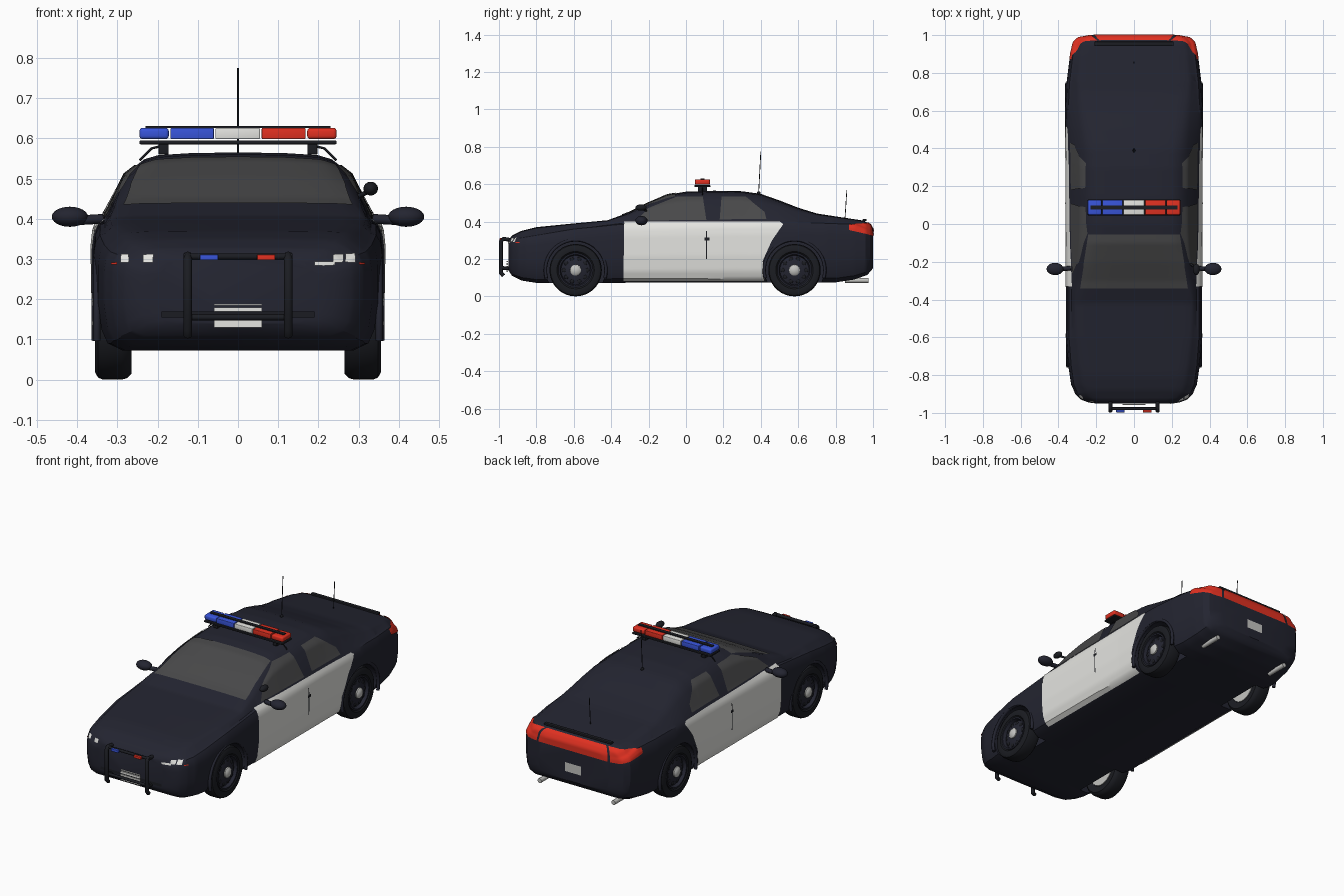
import bpy, bmesh
from math import sin, cos, pi, radians
from mathutils import Vector, Matrix
from mathutils.bvhtree import BVHTree

cube = bpy.data.objects.get("Cube")
if cube:
    bpy.data.objects.remove(cube, do_unlink=True)


def material(name, r, g, b):
    m = bpy.data.materials.new(name)
    m.use_nodes = True
    m.diffuse_color = (r, g, b, 1)
    bsdf = m.node_tree.nodes["Principled BSDF"]
    bsdf.inputs["Base Color"].default_value = (r, g, b, 1)
    bsdf.inputs["Roughness"].default_value = 0.6
    return m


NAVY = material("dark_navy_paint", 0.017, 0.018, 0.03)
WHITE = material("white_paint", 0.78, 0.78, 0.75)
GLASS = material("grey_glass", 0.065, 0.065, 0.067)
BLACK = material("black_rubber", 0.011, 0.012, 0.016)
RED = material("red_lens", 0.75, 0.03, 0.015)
BLUE = material("blue_lens", 0.04, 0.09, 0.7)
SILVER = material("silver_metal", 0.55, 0.55, 0.53)


def smooth(ob, angle=35):
    bpy.ops.object.select_all(action='DESELECT')
    ob.select_set(True)
    bpy.context.view_layer.objects.active = ob
    bpy.ops.object.shade_smooth_by_angle(angle=radians(angle))


def finish(name, bm, mat, angle=35):
    mesh = bpy.data.meshes.new(name)
    bm.to_mesh(mesh)
    bm.free()
    mesh.materials.append(mat)
    ob = bpy.data.objects.new(name, mesh)
    bpy.context.collection.objects.link(ob)
    smooth(ob, angle)
    return ob


def box(name, mat, centre, size, bevel=0.0):
    bm = bmesh.new()
    bmesh.ops.create_cube(bm, size=1)
    bmesh.ops.scale(bm, vec=size, verts=bm.verts)
    if bevel:
        bmesh.ops.bevel(bm, geom=bm.edges[:], offset=bevel, segments=3, profile=0.5, affect='EDGES')
    bmesh.ops.translate(bm, vec=centre, verts=bm.verts)
    return finish(name, bm, mat)


def ball(name, mat, centre, size):
    bm = bmesh.new()
    bmesh.ops.create_uvsphere(bm, u_segments=20, v_segments=12, radius=0.5)
    bmesh.ops.scale(bm, vec=size, verts=bm.verts)
    bmesh.ops.translate(bm, vec=centre, verts=bm.verts)
    return finish(name, bm, mat)


def tube(name, mat, points, radius):
    curve = bpy.data.curves.new(name, 'CURVE')
    curve.dimensions = '3D'
    curve.bevel_depth = radius
    curve.bevel_resolution = 2
    curve.use_fill_caps = True
    line = curve.splines.new('POLY')
    line.points.add(len(points) - 1)
    for p, co in zip(line.points, points):
        p.co = (*co, 1)
    ob = bpy.data.objects.new(name, curve)
    bpy.context.collection.objects.link(ob)
    curve.materials.append(mat)
    bpy.ops.object.select_all(action='DESELECT')
    ob.select_set(True)
    bpy.context.view_layer.objects.active = ob
    bpy.ops.object.convert(target='MESH')
    smooth(bpy.context.object, 50)


def lathe(name, mat, profile, centre, side):
    """Revolve (radius, x) pairs about an x axis through the centre."""
    bm = bmesh.new()
    verts = [bm.verts.new((x, 0, r)) for r, x in profile]
    edges = [bm.edges.new(pair) for pair in zip(verts, verts[1:])]
    bmesh.ops.spin(bm, geom=verts + edges, axis=(1, 0, 0), cent=(0, 0, 0), angle=2 * pi, steps=36)
    bmesh.ops.remove_doubles(bm, verts=bm.verts, dist=0.0003)
    bmesh.ops.scale(bm, vec=(side, 1, 1), verts=bm.verts)
    bmesh.ops.translate(bm, vec=centre, verts=bm.verts)
    bmesh.ops.recalc_face_normals(bm, faces=bm.faces)
    return finish(name, bm, mat)


def interp(table, t):
    for (a, va), (b, vb) in zip(table, table[1:]):
        if t <= b:
            return va + (vb - va) * max(0, t - a) / (b - a)
    return table[-1][1]


# Body shell: half sections lofted along the length
TOP = [(-.95, .30), (-.93, .325), (-.88, .35), (-.8, .37), (-.6, .39), (-.42, .407), (-.3, .45), (-.2, .5),
       (-.1, .543), (0, .56), (.15, .565), (.3, .562), (.4, .548), (.5, .513), (.6, .474), (.7, .443),
       (.85, .42), (.95, .405), (.985, .385), (1, .36)]
BOTTOM = [(-.95, .14), (-.93, .11), (-.88, .085), (-.8, .072), (.8, .075), (.9, .09), (.97, .115), (1, .15)]
WIDTH = [(-.95, .2), (-.945, .24), (-.93, .28), (-.9, .31), (-.85, .333), (-.75, .348), (-.6, .36),
         (-.3, .359), (.3, .359), (.6, .365), (.75, .357), (.9, .338), (.96, .325), (.985, .3), (1, .22)]
BELT = [(-.95, .27), (-.9, .31), (-.6, .36), (-.35, .385), (.5, .40), (.9, .385), (1, .34)]
ROOF = [(-.95, .75), (-.4, .85), (-.1, .67), (0, .65), (.35, .65), (.6, .72), (.75, .8), (1, .8)]


def section(y):
    top, low, w, belt, roof = (interp(t, y) for t in (TOP, BOTTOM, WIDTH, BELT, ROOF))
    half = [(f * w, low + g * (belt - low)) for f, g in
            ((0, 0), (.82, 0), (.93, .07), (.975, .2), (1, .45), (1, .8), (.985, .93), (.955, 1))]
    rise, edge = top - belt, roof * w
    half += [(.92 * w, belt + .1 * rise), (.46 * w + .5 * edge, belt + .68 * rise), (edge, belt + .9 * rise),
             (.85 * edge, belt + .96 * rise), (.5 * edge, top - .01 * rise), (0, top)]
    return half + [(-x, z) for x, z in half[-2:0:-1]]


stations = sorted({round(-.95 + i * .03, 3) for i in range(66)} | {y for y, _ in TOP + WIDTH + BOTTOM})
bm = bmesh.new()
rings = [[bm.verts.new((x, y, z)) for x, z in section(y)] for y in stations]
for r0, r1 in zip(rings, rings[1:]):
    for i in range(len(r0)):
        j = (i + 1) % len(r0)
        bm.faces.new((r0[i], r0[j], r1[j], r1[i]))
bm.faces.new(rings[0])
bm.faces.new(rings[-1])
bmesh.ops.recalc_face_normals(bm, faces=bm.faces)
shell = BVHTree.FromBMesh(bm)
body = finish("body_shell", bm, NAVY)

# Wheel arches cut from the shell
AXLES = (("front", -.59), ("rear", .58))
HUB = .14
for end, y in AXLES:
    for side in (1, -1):
        cut = bmesh.new()
        bmesh.ops.create_cone(cut, cap_ends=True, segments=40, radius1=.158, radius2=.158, depth=.2,
                              matrix=Matrix.Translation((side * .34, y, HUB)) @ Matrix.Rotation(pi / 2, 4, 'Y'))
        cutter = finish("arch_cutter", cut, NAVY)
        cutter.hide_render = True
        mod = body.modifiers.new("arch", 'BOOLEAN')
        mod.operation, mod.solver, mod.object = 'DIFFERENCE', 'EXACT', cutter
        bpy.context.view_layer.objects.active = body
        bpy.ops.object.modifier_apply(modifier=mod.name)
        bpy.data.objects.remove(cutter, do_unlink=True)
smooth(body, 30)


def plate(name, mat, ray, nu=20, nv=12, lift=.004):
    """Thin skin laid on the shell where a grid of rays meets it."""
    bm, grid = bmesh.new(), []
    for i in range(nu + 1):
        for j in range(nv + 1):
            start, heading = ray(i / nu, j / nv)
            hit, normal, _, _ = shell.ray_cast(Vector(start), Vector(heading))
            grid.append(bm.verts.new(hit + normal * lift) if hit else None)
    for i in range(nu):
        for j in range(nv):
            k = i * (nv + 1) + j
            quad = [grid[n] for n in (k, k + 1, k + nv + 2, k + nv + 1)]
            if all(quad):
                f = bm.faces.new(quad)
                f.normal_update()
                if f.normal.dot(Vector(heading)) > 0:
                    f.normal_flip()
    return finish(name, bm, mat)


def side_plate(name, mat, low, high, front, rear, **kw):
    """Side skin between two heights, with (z, y) tables for its front and rear edges."""
    for label, s in (("left", 1), ("right", -1)):
        def ray(u, v):
            z = low + (high - low) * v
            a, b = interp(front, z), interp(rear, z)
            return (s * 2, a + (b - a) * u, z), (-s, 0, 0)
        plate(f"{label}_{name}", mat, ray, **kw)


def front_plate(name, mat, x0, x1, z0, z1, y=-2, **kw):
    plate(name, mat, lambda u, v: ((x0 + (x1 - x0) * u, y, z0 + (z1 - z0) * v), (0, -y, 0)), **kw)


# Doors and glass
side_plate("doors", WHITE, .083, .398, [(.08, -.335), (.4, -.33)],
           [(.08, .42), (.19, .41), (.3, .46), (.385, .52), (.4, .5)], nu=32, nv=24)
side_plate("front_window", GLASS, .405, .53, [(.4, -.27), (.47, -.2), (.53, -.05)], [(.4, .11), (.53, .09)])
side_plate("rear_window", GLASS, .41, .53, [(.41, .18), (.53, .19)], [(.41, .43), (.45, .42), (.53, .32)])
side_plate("door_gap", BLACK, .2, .35, [(0, .107)], [(0, .113)], nu=1, lift=.006)
side_plate("door_handle", BLACK, .3, .315, [(0, .1)], [(0, .125)], nu=2, nv=2, lift=.008)
plate("windshield", GLASS, lambda u, v: (((2 * u - 1) * (.285 - .045 * v), -.34 + .285 * v, 2), (0, 0, -1)), 28, 24)


# Tail lamps wrap round the rear corners
def tail(a0, a1):
    def ray(u, v):
        a = a0 + (a1 - a0) * u
        taper = max(0, abs(a) - 55) / 25
        low, high = .322 + .035 * taper, .392 - .01 * taper
        d = Vector((sin(radians(a)), cos(radians(a)), 0))
        return Vector((0, .8, low + (high - low) * v)) + d * 2, -d
    return ray


plate("tail_bar", RED, tail(-47, 47), 30, 10)
plate("left_tail_lamp", RED, tail(49, 78), 20, 10)
plate("right_tail_lamp", RED, tail(-78, -49), 20, 10)
box("trunk_lip", BLACK, (0, .955, .408), (.42, .02, .012), .003)
front_plate("rear_number_plate", SILVER, -.05, .05, .2, .25, y=2)

# Front lamps, grille and number plate
for label, x0, x1, z0, z1 in (("inner_right", -.235, -.21, .29, .31), ("outer_right", -.29, -.27, .29, .31),
                              ("inner_left", .19, .24, .283, .293), ("middle_left", .235, .26, .29, .31),
                              ("outer_left", .265, .29, .29, .312)):
    front_plate(label + "_headlamp", WHITE, x0, x1, z0, z1, nu=6, nv=6)
for label, s in (("left", 1), ("right", -1)):
    front_plate(label + "_marker", RED, s * .298, s * .312, .286, .291, nu=2, nv=2)
front_plate("lower_grille", BLACK, -.19, .19, .155, .17, nv=4)
box("front_number_plate", WHITE, (0, -.956, .146), (.12, .006, .032))
box("number_plate_strip", WHITE, (0, -.956, .174), (.12, .006, .01))
box("number_plate_top", WHITE, (0, -.956, .186), (.12, .006, .004))

# Push bar
for label, s in (("left", 1), ("right", -1)):
    x = s * .125
    tube(label + "_push_upright", BLACK, [(x, -.93, .30), (x, -.975, .308), (x, -.989, .295),
                                          (x, -.989, .125), (x, -.975, .11)], .011)
    tube(label + "_push_brace", BLACK, [(x, -.93, .15), (x, -.989, .15)], .009)
for label, z in (("upper", .306), ("lower", .155)):
    tube(label + "_push_crossbar", BLACK, [(-.135, -.978, z), (.135, -.978, z)], .008)
box("blue_push_light", BLUE, (-.072, -.988, .304), (.045, .018, .014), .002)
box("red_push_light", RED, (.07, -.988, .304), (.045, .018, .014), .002)

# Roof light bar
box("light_bar_base", BLACK, (0, .088, .59), (.49, .085, .01), .003)
box("light_bar_spine", BLACK, (0, .088, .628), (.46, .02, .005))
for name, mat, x0, x1 in (("end_blue", BLUE, -.245, -.172), ("blue", BLUE, -.168, -.06),
                          ("white", WHITE, -.056, .055), ("red", RED, .059, .168), ("end_red", RED, .172, .245)):
    box(name + "_light", mat, ((x0 + x1) / 2, .088, .612), (x1 - x0, .08, .028), .008 if "end" in name else .003)
for label, s in (("left", 1), ("right", -1)):
    box(label + "_bar_foot", BLACK, (s * .185, .088, .573), (.025, .05, .026), .002)
    tube(label + "_bar_strap", BLACK, [(s * .185, .088, .582), (s * .215, .088, .575), (s * .245, .088, .545)], .003)

# Wheels, arch lips, mirrors and exhausts
for label, s in (("left", 1), ("right", -1)):
    for end, y in AXLES:
        part, c = f"{end}_{label}_", (0, y, HUB)
        lathe(part + "tyre", BLACK, [(.088, .27), (.125, .265), (.136, .275), (.14, .29), (.14, .335),
                                     (.135, .348), (.122, .355), (.1, .353), (.09, .342)], c, s)
        lathe(part + "rim", NAVY, [(0, .275), (.089, .275), (.092, .35), (.084, .35), (.078, .332),
                                   (.06, .338), (.035, .346), (0, .346)], c, s)
        lathe(part + "hub_cap", SILVER, [(.03, .34), (.029, .352), (.02, .36), (0, .363)], c, s)
        lathe(part + "brake_disc", SILVER, [(0, .268), (.086, .268), (.086, .273)], c, s)
        for k in range(10):
            a = k * pi / 5
            ball(part + "rim_slot", BLACK, (s * .337, y + .062 * cos(a), HUB + .062 * sin(a)), (.008, .022, .022))
        tube(part + "arch_lip", NAVY, [(s * (interp(WIDTH, y) - .009), y + .162 * cos(radians(a)),
                                        HUB + .162 * sin(radians(a))) for a in range(-15, 196, 7)], .009)
    ball(label + "_mirror", NAVY, (s * .418, -.238, .405), (.09, .065, .05))
    tube(label + "_mirror_arm", NAVY, [(s * .335, -.235, .4), (s * .4, -.237, .396)], .012)
    tube(label + "_exhaust", SILVER, [(s * .23, .85, .085), (s * .23, .975, .085)], .013)

# Spotlight and antennas
ball("spotlight", BLACK, (.33, -.24, .475), (.036, .06, .034))
tube("spotlight_arm", BLACK, [(.33, -.235, .47), (.285, -.2, .45)], .006)
tube("roof_antenna", BLACK, [(0, .388, .545), (0, .4, .775)], .002)
tube("trunk_antenna", BLACK, [(0, .85, .415), (0, .86, .57)], .002)
ball("roof_antenna_base", BLACK, (0, .389, .552), (.014, .02, .02))
